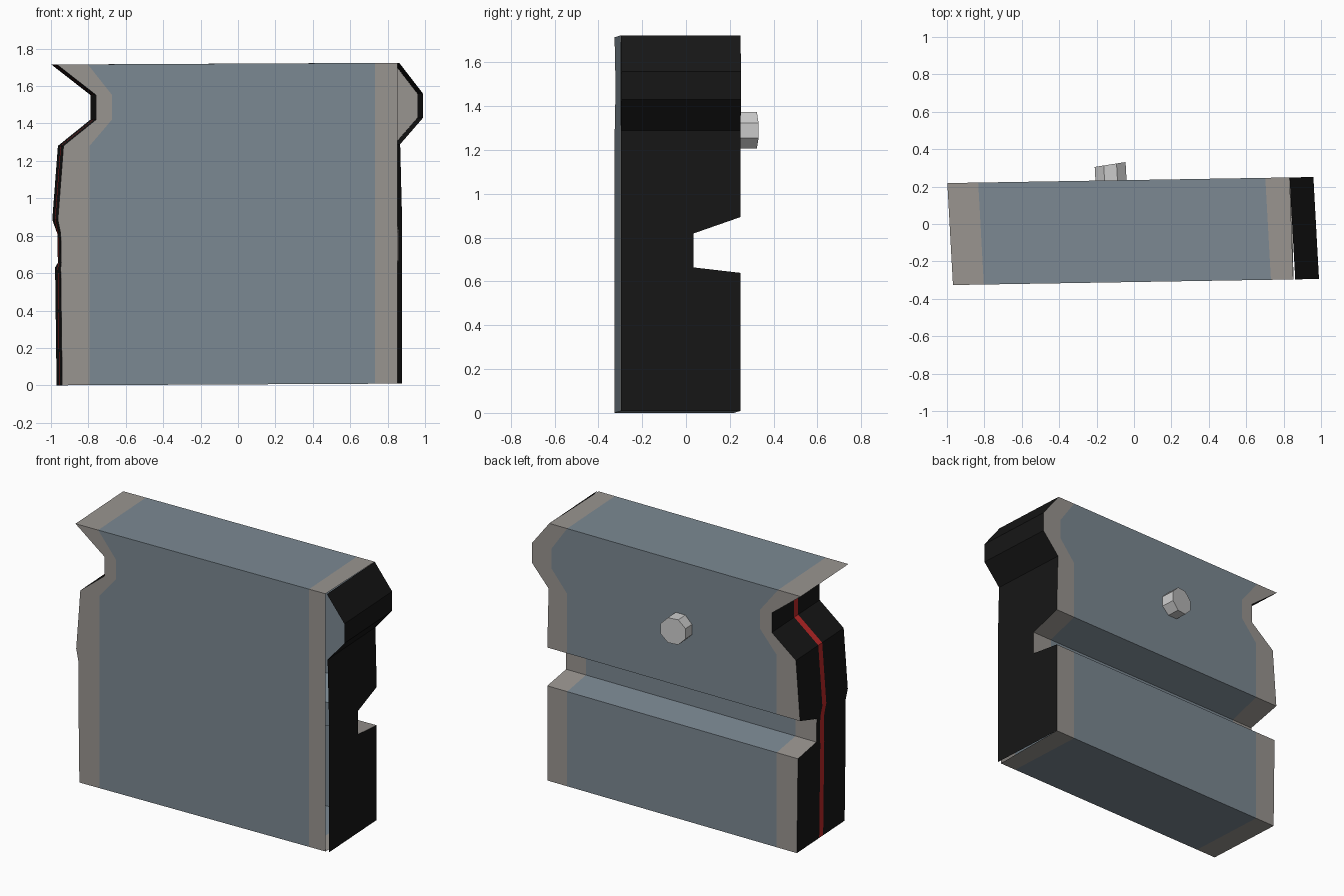
import bpy, bmesh, math
from mathutils import Matrix, Vector

if "Cube" in bpy.data.objects:
    bpy.data.objects.remove(bpy.data.objects["Cube"])

# Shared z levels; the back steps in to form the long groove
Z = [0, .63, .655, .81, .885, 1.28, 1.42, 1.55, 1.715]
FRONT = -.31
BACK = [.235, .235, .02, .02, .235, .235, .235, .235, .235]

# Outlines along the height
LEFT = [-.957, -.965, -.962, -.965, -.98, -.95, -.775, -.775, -.985]
LEFT_IN = [-.81, -.81, -.81, -.81, -.81, -.81, -.69, -.69, -.82]
RIGHT = [.86, .86, .86, .86, .86, .85, .972, .972, .845]
RIGHT_IN = [.715] * 6 + [.83, .83, .715]
RIGHT_FRONT = [.835] * 9
RIGHT_FRONT_IN = [.715] * 9


def material(name, rgb):
    m = bpy.data.materials.new(name)
    m.diffuse_color = (*rgb, 1)
    m.use_nodes = True
    m.node_tree.nodes["Principled BSDF"].inputs["Base Color"].default_value = m.diffuse_color
    return m


BLUE = material("blue_grey", (.2, .25, .29))
TRIM = material("warm_grey", (.32, .30, .28))
BLACK = material("black", (.008, .008, .008))
RED = material("red", (.5, .02, .02))


def lean(x, y, z):
    # The whole block is slightly skewed
    return Vector((x - .055 * y, y + .0165 * x, z + .005 * (x + 1)))


def finish(name, bm, mat=None):
    me = bpy.data.meshes.new(name)
    bm.to_mesh(me)
    bm.free()
    ob = bpy.data.objects.new(name, me)
    bpy.context.collection.objects.link(ob)
    if mat:
        me.materials.append(mat)
    return ob


def sleeve(name, a_front, a_back, b_front, b_back, mat):
    # Open-ended wall section between two outlines
    bm = bmesh.new()

    def loop(front, back):
        pts = [(x, FRONT, z) for x, z in zip(front, Z)]
        pts += [(x, y, z) for x, y, z in zip(back, BACK, Z)][::-1]
        return [bm.verts.new(lean(*p)) for p in pts]
    a, b = loop(a_front, a_back), loop(b_front, b_back)
    n = len(a)
    for i in range(n):
        j = (i + 1) % n
        bm.faces.new((a[i], b[i], b[j], a[j]))
    return finish(name, bm, mat)


def end_strip(name, xs, y0, y1, mat, flip):
    # End plate running up the outline; y limits follow the groove
    bm = bmesh.new()
    rows = []
    for x, yb, z in zip(xs, BACK, Z):
        rows.append([bm.verts.new(lean(x, yb if y is None else y, z)) for y in (y0, y1)])
    for (a, b), (c, d) in zip(rows, rows[1:]):
        bm.faces.new((a, c, d, b) if flip else (a, b, d, c))
    return finish(name, bm, mat)


# Main blue shell and grey end trims
sleeve("main_shell", LEFT_IN, LEFT_IN, RIGHT_FRONT_IN, RIGHT_IN, BLUE)
sleeve("left_trim", LEFT, LEFT, LEFT_IN, LEFT_IN, TRIM)
sleeve("right_trim", RIGHT_FRONT_IN, RIGHT_IN, RIGHT_FRONT, RIGHT, TRIM)

# Black end plates, the left one split by a red stripe
end_strip("right_end_plate", RIGHT, FRONT, None, BLACK, False)
end_strip("left_end_plate_front", LEFT, FRONT, -.065, BLACK, True)
end_strip("left_red_stripe", LEFT, -.065, -.02, RED, True)
end_strip("left_end_plate_back", LEFT, -.02, None, BLACK, True)

# Eight-sided knob on the back with a slanted face
bm = bmesh.new()
bmesh.ops.create_cone(bm, cap_ends=True, segments=8, radius1=.09, radius2=.09, depth=.11,
                      matrix=Matrix.Translation((-.11, .265, 1.285)) @ Matrix.Rotation(math.pi / 2, 4, 'X')
                      @ Matrix.Rotation(math.pi / 8, 4, 'Z'))
for v in bm.verts:
    if v.co.y > .27:
        v.co.y += .14 * (v.co.x + .11)
    v.co = lean(*v.co)
finish("knob", bm)
